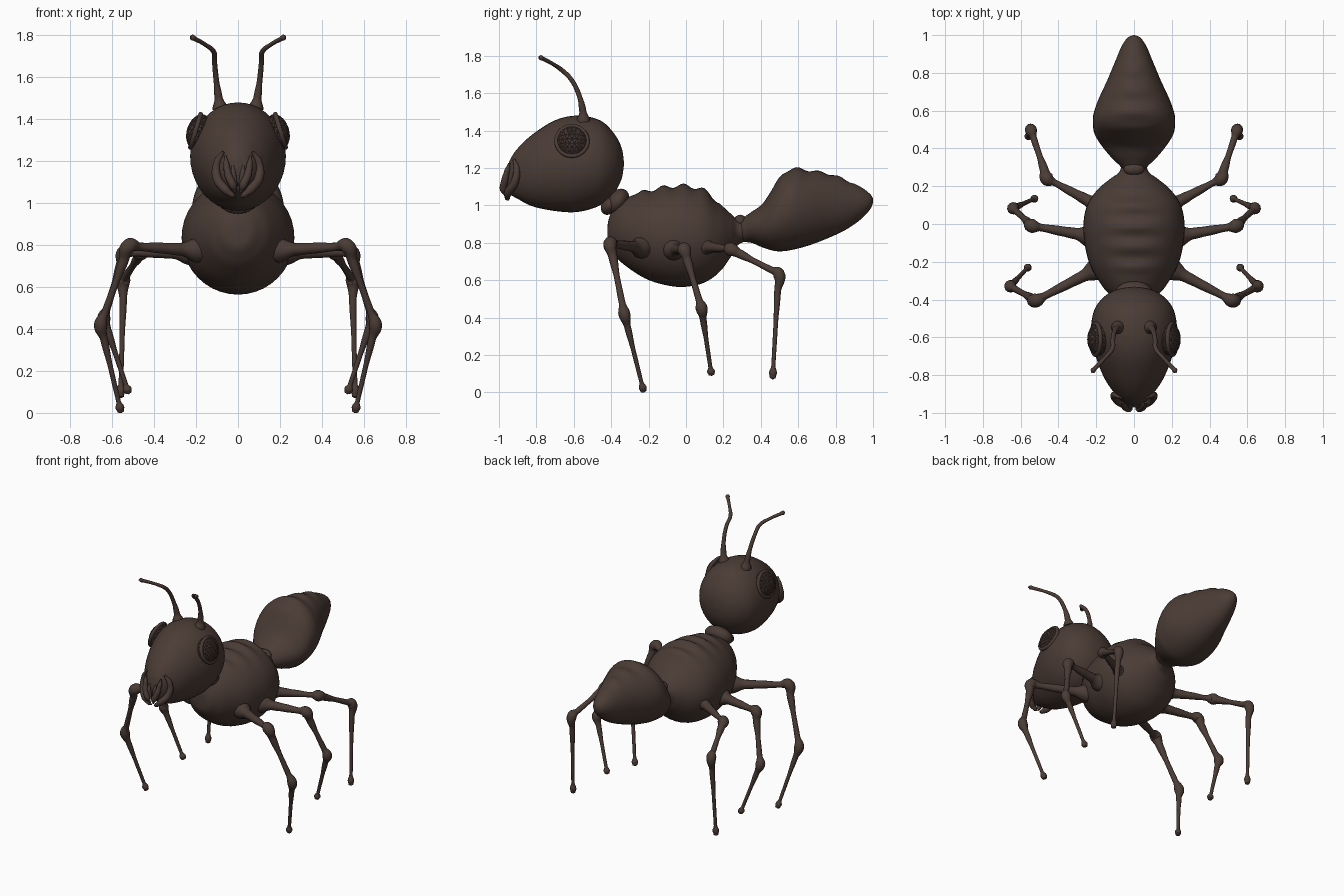
import bpy, bmesh, math
from mathutils import Vector, Matrix

cube = bpy.data.objects.get("Cube")
if cube:
    bpy.data.objects.remove(cube, do_unlink=True)

brown = bpy.data.materials.new("dark_brown")
COLOUR = (0.07, 0.045, 0.036, 1)
brown.diffuse_color = COLOUR
brown.use_nodes = True
shader = brown.node_tree.nodes["Principled BSDF"]
shader.inputs["Base Color"].default_value = COLOUR
shader.inputs["Roughness"].default_value = 0.7


def add_mesh(name, mesh, smooth=True):
    mesh.materials.clear()
    mesh.materials.append(brown)
    for p in mesh.polygons:
        p.use_smooth = smooth
    ob = bpy.data.objects.new(name, mesh)
    bpy.context.collection.objects.link(ob)
    return ob


def from_bmesh(name, bm, smooth=True):
    bmesh.ops.recalc_face_normals(bm, faces=bm.faces)
    mesh = bpy.data.meshes.new(name)
    bm.to_mesh(mesh)
    bm.free()
    return add_mesh(name, mesh, smooth)


def spline(rows, steps):
    """Smooth interpolation through rows of numbers."""
    rows = [Vector(r) for r in rows]
    out = []
    for i in range(len(rows) - 1):
        b, c = rows[i], rows[i + 1]
        a, d = rows[max(i - 1, 0)], rows[min(i + 2, len(rows) - 1)]
        for s in range(steps):
            t = s / steps
            out.append(b + (c - a) * t / 2 + (a * 2 - b * 5 + c * 4 - d) * t * t / 2
                       + (b * 3 - a - c * 3 + d) * t ** 3 / 2)
    return out + [rows[-1]]


def body(name, sections, ripple=None, sides=40, steps=7):
    """Loft elliptical rings given as (y, bottom, top, half width)."""
    bm = bmesh.new()
    rings = []
    for y, low, high, half in spline(sections, steps):
        mid, rad = (low + high) / 2, (high - low) / 2
        ring = []
        for k in range(sides):
            a = math.tau * k / sides
            lift = 0
            if ripple and ripple[0] < y < ripple[1]:
                lift = ripple[3] * max(0, math.sin(a)) ** 8 * math.sin(math.tau * (y - ripple[0]) / ripple[2])
            ring.append(bm.verts.new((half * math.cos(a), y, mid + rad * math.sin(a) + lift)))
        rings.append(ring)
    for r, s in zip(rings, rings[1:]):
        for k in range(sides):
            n = (k + 1) % sides
            bm.faces.new((r[k], r[n], s[n], s[k]))
    bm.faces.new(rings[0])
    bm.faces.new(rings[-1])
    return from_bmesh(name, bm)


def ellipsoid(name, centre, radii, tilt=(0, 0)):
    bm = bmesh.new()
    bmesh.ops.create_uvsphere(bm, u_segments=24, v_segments=14, radius=1)
    place = (Matrix.Translation(centre) @ Matrix.Rotation(tilt[1], 4, 'Y')
             @ Matrix.Rotation(tilt[0], 4, 'X') @ Matrix.Diagonal((*radii, 1)))
    bm.transform(place)
    return from_bmesh(name, bm)


def tube(name, points, closed=False):
    """Round tube through (position, radius) pairs."""
    cu = bpy.data.curves.new(name, 'CURVE')
    cu.dimensions = '3D'
    cu.bevel_depth = 1
    cu.bevel_resolution = 4
    cu.resolution_u = 7
    cu.use_fill_caps = True
    sp = cu.splines.new('BEZIER')
    sp.radius_interpolation = 'EASE'
    sp.use_cyclic_u = closed
    sp.bezier_points.add(len(points) - 1)
    for bp, (pos, rad) in zip(sp.bezier_points, points):
        bp.co = pos
        bp.radius = rad
        bp.handle_left_type = bp.handle_right_type = 'AUTO'
    temp = bpy.data.objects.new(name + "_path", cu)
    bpy.context.collection.objects.link(temp)
    graph = bpy.context.evaluated_depsgraph_get()
    mesh = bpy.data.meshes.new_from_object(temp.evaluated_get(graph))
    bpy.data.objects.remove(temp, do_unlink=True)
    return add_mesh(name, mesh)


# Head, thorax and abdomen
body("head", [(-.962, 1.13, 1.17, .005), (-.955, 1.09, 1.2, .04), (-.94, 1.06, 1.245, .065),
              (-.9, 1.035, 1.305, .1), (-.82, .995, 1.38, .155), (-.7, .97, 1.455, .203),
              (-.58, .965, 1.48, .228), (-.46, 1.0, 1.455, .212), (-.385, 1.065, 1.385, .158),
              (-.345, 1.14, 1.31, .085), (-.332, 1.215, 1.235, .005)])
body("thorax", [(-.42, .84, .87, .005), (-.415, .79, .92, .06), (-.39, .745, .98, .105),
                (-.34, .69, 1.03, .16), (-.22, .61, 1.075, .232), (-.1, .572, 1.1, .262),
                (.0, .565, 1.105, .268), (.1, .588, 1.08, .248), (.18, .645, 1.01, .195),
                (.24, .725, .955, .125), (.28, .79, .925, .075), (.36, .82, .92, .06)],
     ripple=(-.26, .18, .11, .011))
body("abdomen", [(.26, .82, .9, .05), (.3, .805, .93, .068), (.35, .8, .965, .118),
                 (.41, .775, 1.01, .168), (.47, .757, 1.1, .206), (.52, .755, 1.17, .217),
                 (.58, .765, 1.198, .215), (.66, .787, 1.187, .188), (.76, .825, 1.17, .142),
                 (.86, .873, 1.135, .1), (.94, .93, 1.095, .066), (.985, .98, 1.06, .035),
                 (1, 1.015, 1.035, .004)], ripple=(.46, .9, .11, .006))

# Neck between head and thorax, and waist node
ellipsoid("neck", (0, -.365, 1.02), (.1, .055, .075), tilt=(-.6, 0))
ellipsoid("neck_collar", (0, -.41, 1.0), (.085, .04, .055), tilt=(-.6, 0))
ellipsoid("waist_node", (0, .29, .915), (.055, .035, .035))

LEGS = {
    "front": [(.19, -.235, .775), (.52, -.405, .795), (.655, -.33, .42), (.557, -.225, 0)],
    "middle": [(.23, -.065, .765), (.54, -.01, .765), (.64, .083, .45), (.52, .137, .09)],
    "rear": [(.18, .09, .78), (.46, .24, .765), (.545, .495, .635), (.56, .463, .07)],
}

for side, sx in (("left", 1), ("right", -1)):
    flip = Vector((sx, 1, 1))

    def at(x, y, z):
        return Vector((x, y, z)) * flip

    # Legs: flared root, swollen joints, thin shins and drop-shaped feet
    for leg, joints in LEGS.items():
        root, knee, ankle, foot = (at(*j) for j in joints)
        upper, lower = (.026, .02) if leg != "rear" else (.024, .017)
        tube(f"{side}_{leg}_leg", [
            (root, .06), (root.lerp(knee, .27), .03), (root.lerp(knee, .5), upper),
            (root.lerp(knee, .84), lower), (knee, .037),
            (knee.lerp(ankle, .18), .024), (knee.lerp(ankle, .5), .016),
            (knee.lerp(ankle, .84), .018), (ankle, .032),
            (ankle.lerp(foot, .17), .018), (ankle.lerp(foot, .5), .012),
            (ankle.lerp(foot, .87), .011), (ankle.lerp(foot, .94), .021),
            (ankle.lerp(foot, .985), .016), (foot, .004)])

    # Antennae with a flared base and a small tip bulb
    tube(f"{side}_antenna", [
        (at(.085, -.548, 1.45), .036), (at(.093, -.552, 1.505), .019),
        (at(.104, -.572, 1.59), .013), (at(.112, -.615, 1.675), .012),
        (at(.115, -.66, 1.72), .012), (at(.16, -.715, 1.758), .01),
        (at(.205, -.763, 1.783), .011), (at(.218, -.777, 1.79), .014),
        (at(.226, -.786, 1.793), .004)])

    # Faceted eye with a raised rim
    eye_place = Matrix.Translation(at(.188, -.61, 1.34)) @ Matrix.Rotation(-.3 * sx, 4, 'Y')
    bm = bmesh.new()
    bmesh.ops.create_icosphere(bm, subdivisions=3, radius=1)
    cells = bmesh.ops.inset_individual(bm, faces=bm.faces[:], thickness=.03, depth=.03)
    bm.transform(eye_place @ Matrix.Diagonal((.055, .084, .084, 1)))
    from_bmesh(f"{side}_eye", bm, smooth=False)
    tube(f"{side}_eye_rim", [
        (eye_place @ Vector((.015 * sx, .083 * math.cos(a), .083 * math.sin(a))), .011)
        for a in (math.tau * k / 12 for k in range(12))], closed=True)

    # Curled mouth parts
    tube(f"{side}_outer_jaw", [
        (at(.07, -.92, 1.245), .008), (at(.1, -.905, 1.19), .018), (at(.1, -.918, 1.12), .022),
        (at(.065, -.95, 1.07), .022), (at(.03, -.955, 1.04), .014), (at(.01, -.95, 1.03), .004)])
    tube(f"{side}_inner_jaw", [
        (at(.06, -.945, 1.225), .006), (at(.055, -.958, 1.18), .015), (at(.045, -.97, 1.13), .019),
        (at(.027, -.977, 1.09), .019), (at(.012, -.965, 1.05), .006)])
    tube(f"{side}_palp", [
        (at(.025, -.955, 1.18), .006), (at(.022, -.963, 1.14), .013), (at(.008, -.965, 1.08), .008)])
